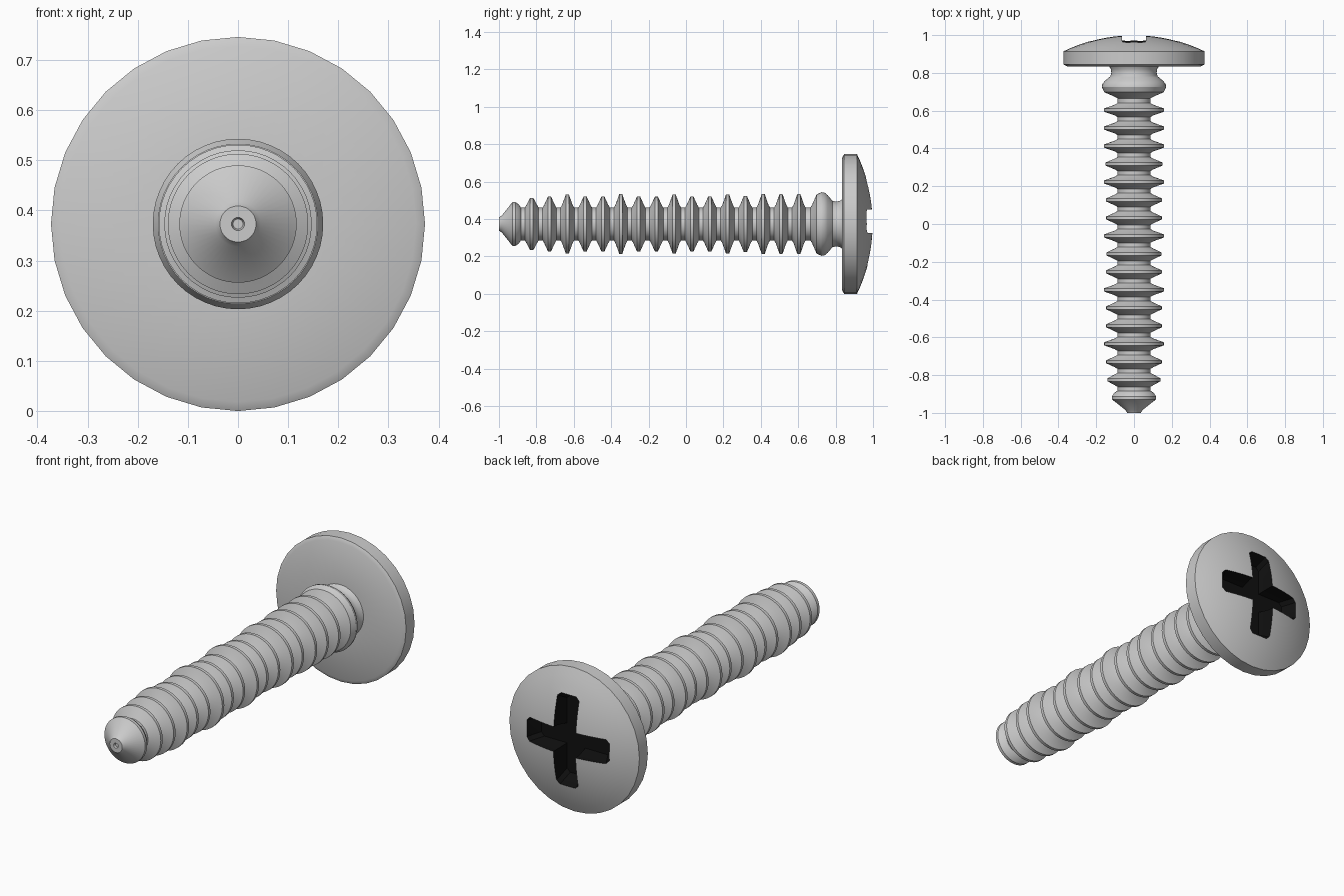
import bpy, bmesh, math

if "Cube" in bpy.data.objects:
    bpy.data.objects.remove(bpy.data.objects["Cube"])

CZ = 0.373      # height of the screw axis
SEG = 32


def finish(bm, name, angle=30):
    bmesh.ops.recalc_face_normals(bm, faces=bm.faces[:])
    me = bpy.data.meshes.new(name)
    bm.to_mesh(me)
    bm.free()
    ob = bpy.data.objects.new(name, me)
    bpy.context.collection.objects.link(ob)
    return ob


def smooth(ob, degrees):
    bpy.ops.object.select_all(action='DESELECT')
    ob.select_set(True)
    bpy.context.view_layer.objects.active = ob
    bpy.ops.object.shade_smooth_by_angle(angle=math.radians(degrees))


def lathe(name, profile, seg=SEG):
    """Revolve (y, radius) points around the screw axis."""
    bm = bmesh.new()
    rings = []
    for y, r in profile:
        rings.append([bm.verts.new((r * math.sin(2 * math.pi * i / seg), y,
                                    CZ + r * math.cos(2 * math.pi * i / seg)))
                      for i in range(seg)])
    for a, b in zip(rings, rings[1:]):
        for i in range(seg):
            j = (i + 1) % seg
            bm.faces.new((a[i], a[j], b[j], b[i]))
    bm.faces.new(rings[0])
    bm.faces.new(rings[-1])
    return finish(bm, name)


# Threaded shaft: blunt tip, ring ridges, collar and neck
ridge_r = [.117, .14, .147, .158, .147, .147, .16, .148, .146,
           .159, .147, .148, .159, .151, .16, .16, .16]
shaft = [(-0.99, 0.01), (-1.0, 0.013), (-1.0, 0.036), (-0.985, 0.045)]
for i, r in enumerate(ridge_r):
    y = -0.92 + i * 0.0952
    if i:
        shaft += [(y - 0.037, 0.087), (y - 0.028, 0.103)]
    shaft += [(y - 0.008, r), (y + 0.008, r), (y + 0.028, 0.103), (y + 0.037, 0.087)]
shaft += [(0.665, 0.087), (0.675, 0.105), (0.698, 0.158), (0.725, 0.17), (0.74, 0.168),
          (0.757, 0.155), (0.782, 0.125), (0.80, 0.12), (0.82, 0.122), (0.84, 0.135),
          (0.85, 0.135)]
smooth(lathe("threaded_shaft", shaft, 48), 30)

# Domed head
R, DOME = 0.373, 0.856
head_profile = [(0.838, 0.10), (0.835, 0.355), (0.845, R)]
for k in range(9):
    r = R * (1 - k / 9)
    head_profile.append((1.0 - DOME + math.sqrt(DOME ** 2 - r ** 2), r))
head_profile.append((1.0, 0.012))
head = lathe("screw_head", head_profile)
head.data.materials.append(None)

# Tapered cross-shaped cutter for the drive recess
black = bpy.data.materials.new("recess_black")
black.diffuse_color = (0.005, 0.005, 0.005, 1)
black.use_nodes = True
black.node_tree.nodes["Principled BSDF"].inputs["Base Color"].default_value = black.diffuse_color


def cross(length, w):
    """Cross outline with chamfered arm tips."""
    c = 0.018
    arm = [(w, w), (length - c, w), (length, w - c), (length, c - w), (length - c, -w)]
    pts = []
    for q in range(4):
        a = -q * math.pi / 2
        pts += [(x * math.cos(a) - z * math.sin(a), x * math.sin(a) + z * math.cos(a))
                for x, z in arm]
    return pts


bm = bmesh.new()
loops = [[bm.verts.new((x, y, CZ + 0.015 + z)) for x, z in cross(l, w)]
         for y, l, w in ((0.90, 0.20, 0.052), (0.965, 0.236, 0.062), (1.03, 0.24, 0.065))]
for a, b in zip(loops, loops[1:]):
    for i in range(len(a)):
        j = (i + 1) % len(a)
        bm.faces.new((a[i], a[j], b[j], b[i]))
bm.faces.new(loops[0])
bm.faces.new(loops[-1])
cutter = finish(bm, "recess_cutter")
cutter.data.materials.append(black)
cutter.hide_render = True

# Cut the recess, keeping its black lining
mod = head.modifiers.new("recess", 'BOOLEAN')
mod.operation = 'DIFFERENCE'
mod.solver = 'EXACT'
mod.material_mode = 'TRANSFER'
mod.object = cutter
bpy.ops.object.select_all(action='DESELECT')
head.select_set(True)
bpy.context.view_layer.objects.active = head
bpy.ops.object.modifier_apply(modifier=mod.name)
bpy.data.objects.remove(cutter)
smooth(head, 30)
